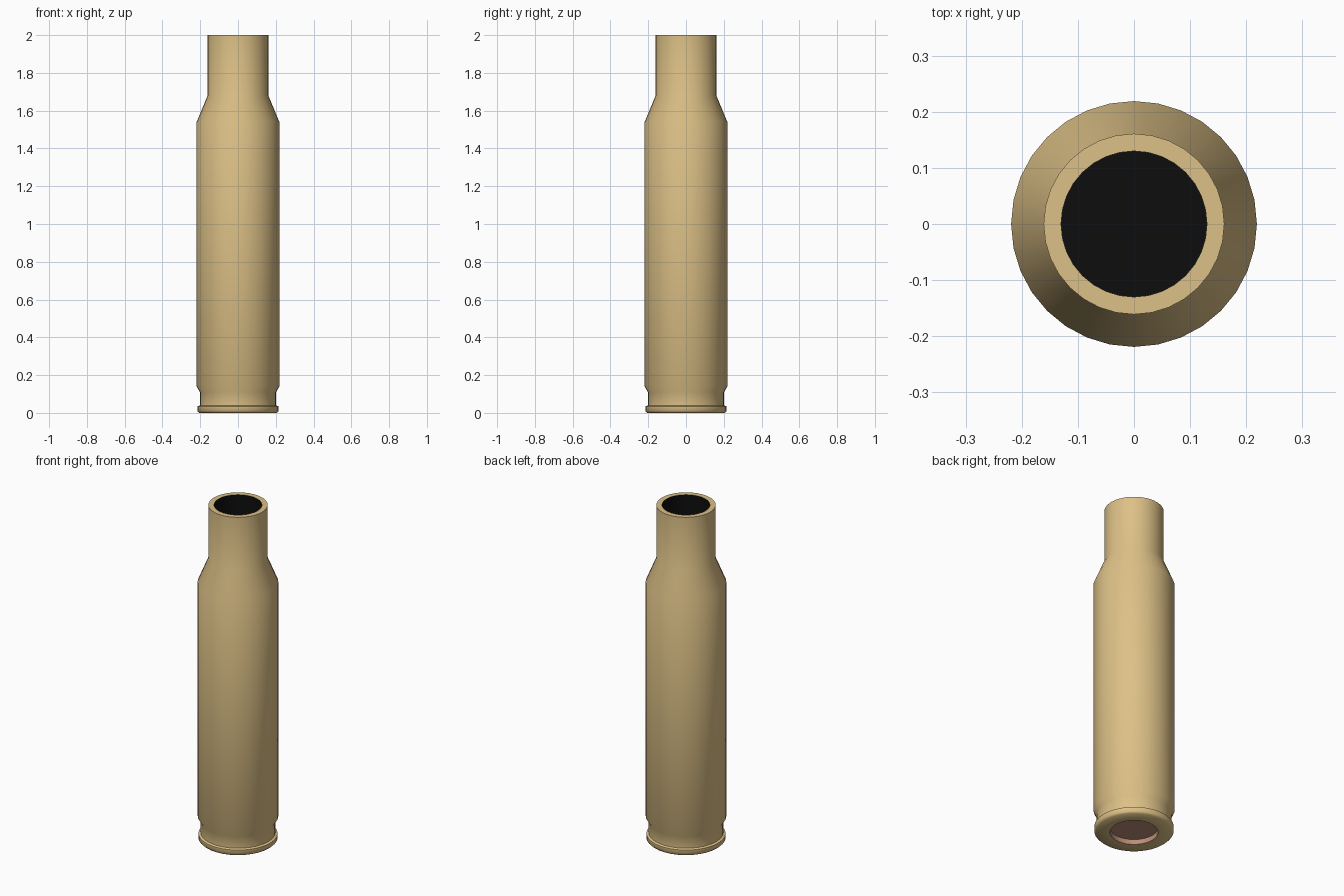
import bpy, bmesh, math

if "Cube" in bpy.data.objects:
    bpy.data.objects.remove(bpy.data.objects["Cube"])

SIDES = 32


def material(name, color):
    m = bpy.data.materials.new(name)
    m.diffuse_color = color
    m.use_nodes = True
    m.node_tree.nodes["Principled BSDF"].inputs["Base Color"].default_value = m.diffuse_color
    return m


def lathe(name, profile, mat):
    """Spin (radius, z) points around z; a radius of 0 closes with a cap."""
    bm = bmesh.new()
    rings = []
    for r, z in profile:
        if r == 0:
            rings.append([bm.verts.new((0, 0, z))] * SIDES)
        else:
            rings.append([bm.verts.new((r * math.cos(2 * math.pi * i / SIDES),
                                        r * math.sin(2 * math.pi * i / SIDES), z))
                          for i in range(SIDES)])
    for a, b in zip(rings, rings[1:]):
        for i in range(SIDES):
            j = (i + 1) % SIDES
            quad = dict.fromkeys([a[i], a[j], b[j], b[i]])
            bm.faces.new(list(quad))
    me = bpy.data.meshes.new(name)
    bm.to_mesh(me)
    bm.free()
    me.materials.append(mat)
    ob = bpy.data.objects.new(name, me)
    bpy.context.collection.objects.link(ob)
    bpy.ops.object.select_all(action='DESELECT')
    ob.select_set(True)
    bpy.context.view_layer.objects.active = ob
    bpy.ops.object.shade_smooth_by_angle(angle=math.radians(60))
    return ob


brass = material("brass", (0.72, 0.53, 0.24, 1))
copper = material("copper", (0.50, 0.27, 0.18, 1))
black = material("black", (0.004, 0.004, 0.004, 1))

# Outer case: base ring, rim, extractor groove, body, shoulder, neck, mouth lip
lathe("case", [(0.13, 0), (0.205, 0), (0.215, 0.01), (0.215, 0.035),
               (0.202, 0.04), (0.202, 0.11), (0.219, 0.14), (0.219, 1.54),
               (0.161, 1.68), (0.161, 2.0), (0.13, 2.0)], brass)

# Recessed primer cup in the base
lathe("primer", [(0, 0.03), (0.13, 0.03), (0.13, 0)], copper)

# Dark bore inside the neck
lathe("bore", [(0.13, 2.0), (0.13, 1.7), (0, 1.7)], black)
